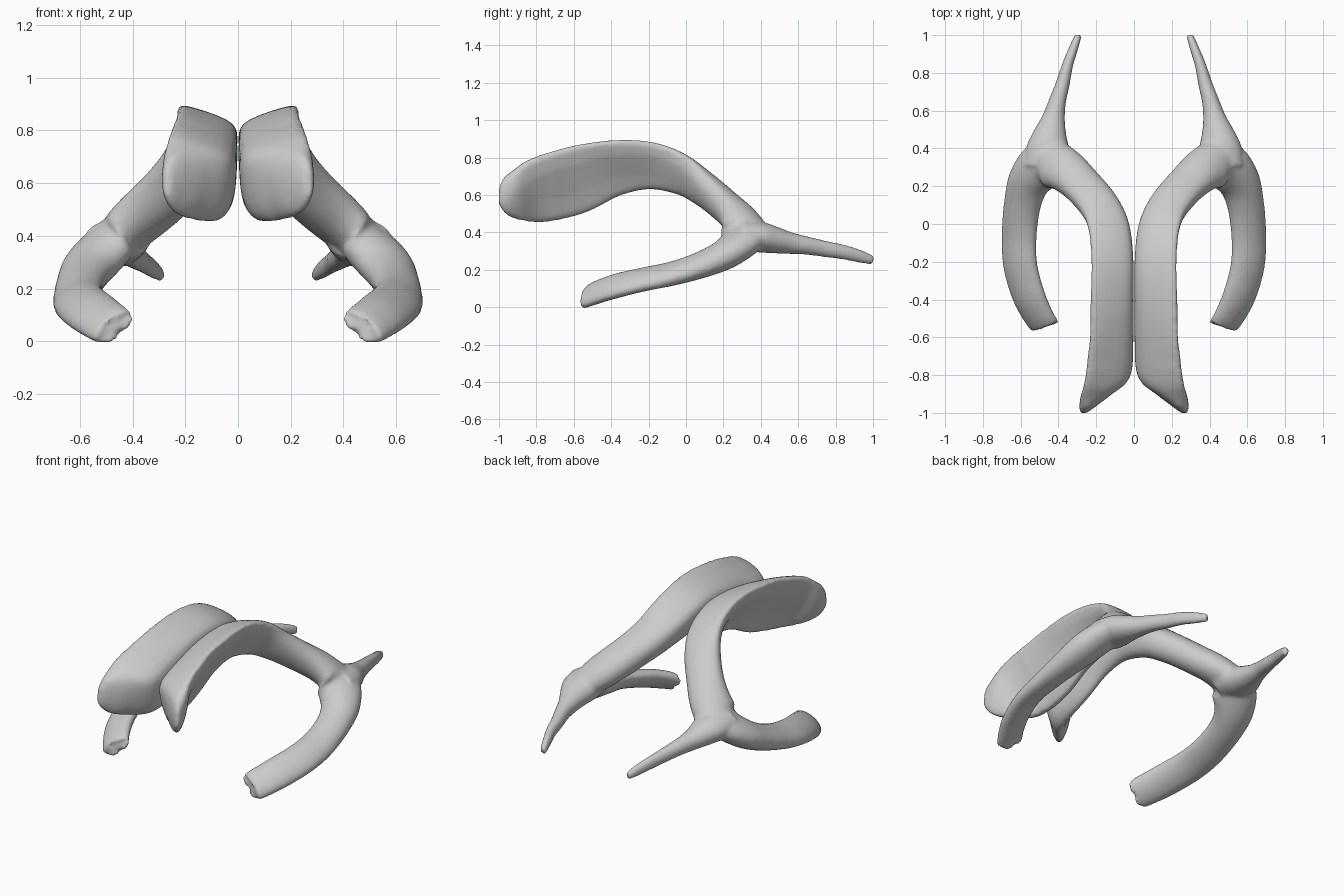
import bpy
import bmesh
from math import cos, sin, pi
from mathutils import Vector

default_cube = bpy.data.objects.get("Cube")
if default_cube:
    bpy.data.objects.remove(default_cube, do_unlink=True)

SIDES = 24
UP = Vector((0, 0, 1))

# One plain grey for everything
grey = bpy.data.materials.new("soft grey")
grey.use_nodes = True
colour = (0.6, 0.6, 0.6, 1)
grey.diffuse_color = colour
grey.node_tree.nodes["Principled BSDF"].inputs["Base Color"].default_value = colour


def smooth_stations(stations, steps):
    """Interpolate tuples with a Catmull-Rom spline."""
    pts = [stations[0]] + stations + [stations[-1]]
    result = []
    for i in range(1, len(pts) - 2):
        a, b, c, d = pts[i - 1:i + 3]
        for s in range(steps):
            t = s / steps
            result.append([
                0.5 * (2 * q + (r - p) * t + (2 * p - 5 * q + 4 * r - w) * t * t
                       + (3 * q - p - 3 * r + w) * t ** 3)
                for p, q, r, w in zip(a, b, c, d)])
    result.append(list(stations[-1]))
    return result


# Hollowed section: high outer ridge, upright inner wall, scooped outer face
scoop = [(.74, .42), (.94, .97), (0, .8), (-.88, .45), (-1, -.1),
         (-.82, -.8), (-.35, -1), (.12, -.38)]
scoop = smooth_stations(scoop + scoop[:1], SIDES // len(scoop))


def loft(bm, stations, square_before=None, notch=0.0):
    """Sweep a section; a station is x, y, z, half width, half height, roll, scoop."""
    rows = smooth_stations(stations, 5)
    centres = [Vector(row[:3]) for row in rows]
    last = len(rows) - 1
    rings = []
    for i, row in enumerate(rows):
        along = centres[min(i + 1, last)] - centres[max(i - 1, 0)]
        if square_before is not None and row[1] < square_before:
            along.x = 0
        along.normalize()
        side = along.cross(UP).normalized()
        rise = side.cross(along)
        width, height, roll, hollow = row[3:]
        across = side * cos(roll) + rise * sin(roll)
        over = rise * cos(roll) - side * sin(roll)
        ring = []
        for k in range(SIDES):
            angle = 2 * pi * k / SIDES
            u = cos(angle) * (1 - hollow) + scoop[k][0] * hollow
            v = sin(angle) * (1 - hollow) + scoop[k][1] * hollow
            p = centres[i] + across * width * u + over * height * v
            # Slanted, ragged end
            if i == last:
                p -= along * notch * (sin(angle) + (k % 6 < 2))
            ring.append(bm.verts.new(p))
        rings.append(ring)
    for lower, upper in zip(rings, rings[1:]):
        for k in range(SIDES):
            n = (k + 1) % SIDES
            bm.faces.new((lower[k], lower[n], upper[n], upper[k]))
    for ring, centre in ((rings[0], centres[0]), (rings[-1], centres[-1])):
        hub = bm.verts.new(centre)
        for k in range(SIDES):
            bm.faces.new((ring[k], ring[(k + 1) % SIDES], hub))


# Scooped front horn arching back, then curling round into the lower horn
main_arm = [
    (.268, -1.0, .60, .018, .05, 0, 0),
    (.246, -.965, .60, .045, .105, 0, .15),
    (.205, -.9, .605, .085, .143, 0, .5),
    (.145, -.8, .626, .125, .175, 0, .9),
    (.122, -.6, .680, .118, .185, 0, 1),
    (.12, -.4, .743, .116, .154, 0, 1),
    (.12, -.2, .760, .116, .128, .03, .9),
    (.14, -.03, .715, .118, .11, .12, .7),
    (.19, .09, .64, .114, .098, .22, .4),
    (.283, .205, .545, .112, .092, .27, .2),
    (.38, .292, .46, .122, .09, .22, 0),
    (.467, .315, .383, .135, .085, .1, 0),
    (.55, .235, .30, .115, .083, .05, 0),
    (.59, .11, .237, .10, .072, .2, 0),
    (.608, -.06, .183, .098, .058, .38, 0),
    (.602, -.22, .15, .1, .051, .5, 0),
    (.558, -.38, .112, .1, .05, .6, 0),
    (.505, -.49, .075, .095, .045, .68, 0),
    (.468, -.545, .05, .09, .038, .7, 0),
]
# Thin rear horn spreading from a wide root to a blunt tip
rear_horn = [
    (.46, .30, .385, .125, .08, 0, 0),
    (.455, .40, .374, .115, .082, 0, 0),
    (.443, .48, .358, .088, .071, 0, 0),
    (.426, .56, .342, .062, .058, 0, 0),
    (.405, .65, .329, .046, .049, 0, 0),
    (.378, .74, .312, .038, .044, 0, 0),
    (.352, .84, .295, .03, .04, 0, 0),
    (.32, .93, .272, .025, .035, 0, 0),
    (.294, 1.0, .25, .019, .025, 0, 0),
]


def build_chamber(name, mirror):
    bm = bmesh.new()
    loft(bm, main_arm, square_before=-.7, notch=.025)
    loft(bm, rear_horn)
    if mirror:
        for v in bm.verts:
            v.co.x = -v.co.x
    # Keep each closed horn facing outwards
    bmesh.ops.recalc_face_normals(bm, faces=bm.faces)
    mesh = bpy.data.meshes.new(name)
    bm.to_mesh(mesh)
    bm.free()
    mesh.materials.append(grey)
    obj = bpy.data.objects.new(name, mesh)
    bpy.context.collection.objects.link(obj)

    # Fuse the horns and soften the joins
    fuse = obj.modifiers.new("fuse", 'REMESH')
    fuse.mode = 'VOXEL'
    fuse.voxel_size = 0.01
    fuse.use_smooth_shade = True
    soften = obj.modifiers.new("soften", 'SMOOTH')
    soften.factor = 0.5
    soften.iterations = 9
    return obj


build_chamber("left_chamber", False)
build_chamber("right_chamber", True)
